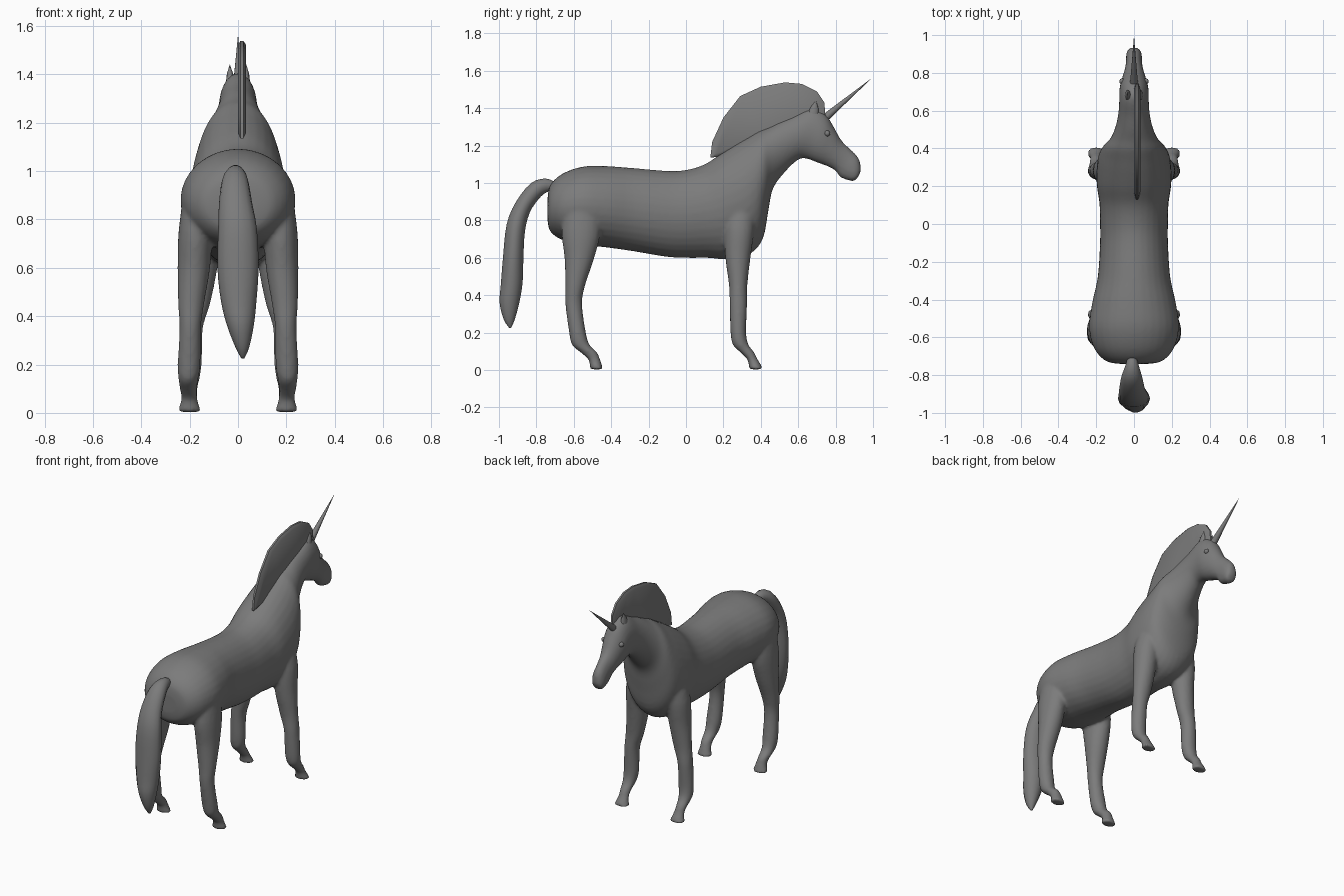
import bpy, bmesh, math
from mathutils import Vector

if "Cube" in bpy.data.objects:
    bpy.data.objects.remove(bpy.data.objects["Cube"])

grey = bpy.data.materials.new("grey")
grey.diffuse_color = (0.2, 0.2, 0.2, 1)
grey.use_nodes = True
grey.node_tree.nodes["Principled BSDF"].inputs["Base Color"].default_value = grey.diffuse_color


def finish(bm, name, angle=60):
    bmesh.ops.recalc_face_normals(bm, faces=bm.faces)
    me = bpy.data.meshes.new(name)
    bm.to_mesh(me)
    bm.free()
    ob = bpy.data.objects.new(name, me)
    bpy.context.collection.objects.link(ob)
    me.materials.append(grey)
    bpy.ops.object.select_all(action='DESELECT')
    ob.select_set(True)
    bpy.context.view_layer.objects.active = ob
    bpy.ops.object.shade_smooth_by_angle(angle=math.radians(angle))
    return ob


def smooth_rows(rows, steps):
    """Catmull-Rom interpolation of section tables."""
    out = []
    n = len(rows)
    for i in range(n - 1):
        a, b, c, d = (rows[min(max(k, 0), n - 1)] for k in (i - 1, i, i + 1, i + 2))
        for s in range(steps):
            t = s / steps
            out.append([0.5 * (2 * q + (r - p) * t + (2 * p - 5 * q + 4 * r - u) * t * t
                               + (3 * q - p - 3 * r + u) * t ** 3)
                        for p, q, r, u in zip(a, b, c, d)])
    return out + [list(rows[-1])]


def loft(bm, rings, sides):
    """Skin elliptical rings given as (centre, axis, axis)."""
    loops = []
    for c, u, v in rings:
        loops.append([bm.verts.new(c + u * math.cos(2 * math.pi * k / sides)
                                   + v * math.sin(2 * math.pi * k / sides)) for k in range(sides)])
    for a, b in zip(loops, loops[1:]):
        for k in range(sides):
            j = (k + 1) % sides
            bm.faces.new((a[k], a[j], b[j], b[k]))
    bm.faces.new(loops[0])
    bm.faces.new(loops[-1])


def profile_rings(rows, steps):
    """Rows: top y, top z, bottom y, bottom z, half width, centre x."""
    rings = []
    for ty, tz, by, bz, w, x in smooth_rows(rows, steps):
        top, bot = Vector((x, ty, tz)), Vector((x, by, bz))
        rings.append(((top + bot) / 2, Vector((w, 0, 0)), (top - bot) / 2))
    return rings


def leg_rings(rows, side):
    """Rows: z, back y, front y, inner x, outer x."""
    return [(Vector((side * (x0 + x1) / 2, (y0 + y1) / 2, z)),
             Vector((abs(x1 - x0) / 2, 0, 0)), Vector((0, (y1 - y0) / 2, 0)))
            for z, y0, y1, x0, x1 in smooth_rows(rows, 4)]


# Trunk, neck and head in one sweep
trunk = [(-.74, .92, -.74, .80, .08), (-.725, .99, -.725, .74, .15), (-.66, 1.05, -.66, .695, .21),
         (-.55, 1.088, -.55, .67, .238), (-.42, 1.09, -.42, .655, .222), (-.28, 1.08, -.28, .635, .192),
         (-.1, 1.065, -.1, .605, .18), (.0, 1.07, .02, .60, .18), (.10, 1.10, .12, .60, .183),
         (.19, 1.16, .22, .592, .197), (.27, 1.21, .34, .62, .197), (.33, 1.245, .41, .70, .185),
         (.39, 1.28, .44, .85, .16), (.44, 1.30, .465, .97, .125), (.50, 1.33, .53, 1.06, .098),
         (.57, 1.36, .60, 1.125, .083), (.67, 1.405, .645, 1.13, .078), (.745, 1.37, .70, 1.11, .076),
         (.79, 1.30, .755, 1.09, .063)]
muzzle = [(.83, 1.23, .80, 1.065, .05), (.88, 1.18, .82, 1.035, .043), (.925, 1.13, .85, 1.02, .042),
          (.935, 1.07, .885, 1.01, .036), (.925, 1.04, .905, 1.012, .018)]
bm = bmesh.new()
loft(bm, profile_rings([r + (0,) for r in trunk + muzzle], 4), 32)

# Legs with angled pasterns and flared hooves
front_leg = [(.88, .22, .36, .08, .185), (.75, .205, .365, .07, .215), (.6, .21, .345, .085, .22),
             (.45, .23, .328, .115, .23), (.35, .233, .327, .145, .238), (.2, .238, .322, .15, .245),
             (.135, .25, .335, .16, .242), (.095, .29, .365, .168, .235), (.06, .325, .382, .168, .232),
             (.03, .335, .40, .16, .24), (.004, .338, .412, .15, .25)]
hind_leg = [(.95, -.64, -.46, .1, .22), (.75, -.665, -.455, .105, .246), (.6, -.65, -.49, .115, .25),
            (.45, -.645, -.54, .14, .248), (.35, -.645, -.555, .153, .242), (.2, -.625, -.535, .155, .25),
            (.135, -.61, -.515, .165, .246), (.095, -.565, -.475, .17, .24), (.06, -.525, -.46, .168, .235),
            (.03, -.515, -.45, .16, .242), (.004, -.513, -.442, .15, .25)]
for side in (-1, 1):
    for rows in (front_leg, hind_leg):
        loft(bm, leg_rings(rows, side), 20)
body = finish(bm, "body_and_legs")

# Blend the legs into the trunk
remesh = body.modifiers.new("blend", 'REMESH')
remesh.mode = 'VOXEL'
remesh.voxel_size = 0.01
remesh.use_smooth_shade = True
soften = body.modifiers.new("soften", 'SMOOTH')
soften.factor = 0.5
soften.iterations = 6

# Tail
tail = [(-.69, 1.0, -.69, .96, .02, -.01), (-.75, 1.025, -.745, .95, .035, -.01),
        (-.83, 1.0, -.79, .91, .055, -.012), (-.91, .90, -.835, .84, .068, -.01),
        (-.96, .78, -.86, .74, .08, -.002), (-.98, .6, -.868, .6, .085, 0),
        (-.992, .45, -.872, .47, .073, .003), (-.998, .36, -.89, .36, .055, .01),
        (-.975, .27, -.915, .27, .028, .018), (-.945, .225, -.935, .225, .006, .02)]
bm = bmesh.new()
loft(bm, profile_rings(tail, 3), 14)
finish(bm, "tail")

# Mane: upright plate with bevelled rim
outline = [(.13, 1.135), (.14, 1.22), (.2, 1.35), (.29, 1.465), (.4, 1.515), (.53, 1.538), (.62, 1.53),
           (.70, 1.49), (.74, 1.43), (.745, 1.36), (.68, 1.38), (.6, 1.345), (.4, 1.26), (.2, 1.145)]
cy, cz = .47, 1.37
bm = bmesh.new()
layers = []
for x, scale in ((0, .9), (.01, 1), (.022, 1), (.034, .9)):
    layers.append([bm.verts.new((x, cy + (y - cy) * scale, cz + (z - cz) * scale)) for y, z in outline])
for a, b in zip(layers, layers[1:]):
    for k in range(len(outline)):
        j = (k + 1) % len(outline)
        bm.faces.new((a[k], a[j], b[j], b[k]))
bm.faces.new(layers[0])
bm.faces.new(layers[-1])
bmesh.ops.triangulate(bm, faces=[f for f in bm.faces if len(f.verts) > 4])
finish(bm, "mane", 40)


def spike(name, base, tip, radius, flat=1.0, bulge=0.5):
    """Tapered point from base to tip."""
    base, tip = Vector(base), Vector(tip)
    d = (tip - base).normalized()
    u = Vector((1, 0, 0))
    v = d.cross(u).normalized()
    u = v.cross(d)
    b = bmesh.new()
    loft(b, [(base.lerp(tip, t), u * radius * r * flat, v * radius * r)
             for t, r in ((0, 1), (.5, bulge), (1, .02))], 12)
    finish(b, name)


# Horn, ears and eyes
spike("horn", (0, .745, 1.35), (0, .992, 1.56), .021)
for side, label in ((-1, "left"), (1, "right")):
    spike(label + "_ear", (side * .032, .68, 1.365), (side * .034, .695, 1.44), .03, .6, .72)
    bm = bmesh.new()
    bmesh.ops.create_uvsphere(bm, u_segments=14, v_segments=8, radius=.016)
    bmesh.ops.translate(bm, verts=bm.verts, vec=(side * .062, .755, 1.265))
    finish(bm, label + "_eye")
